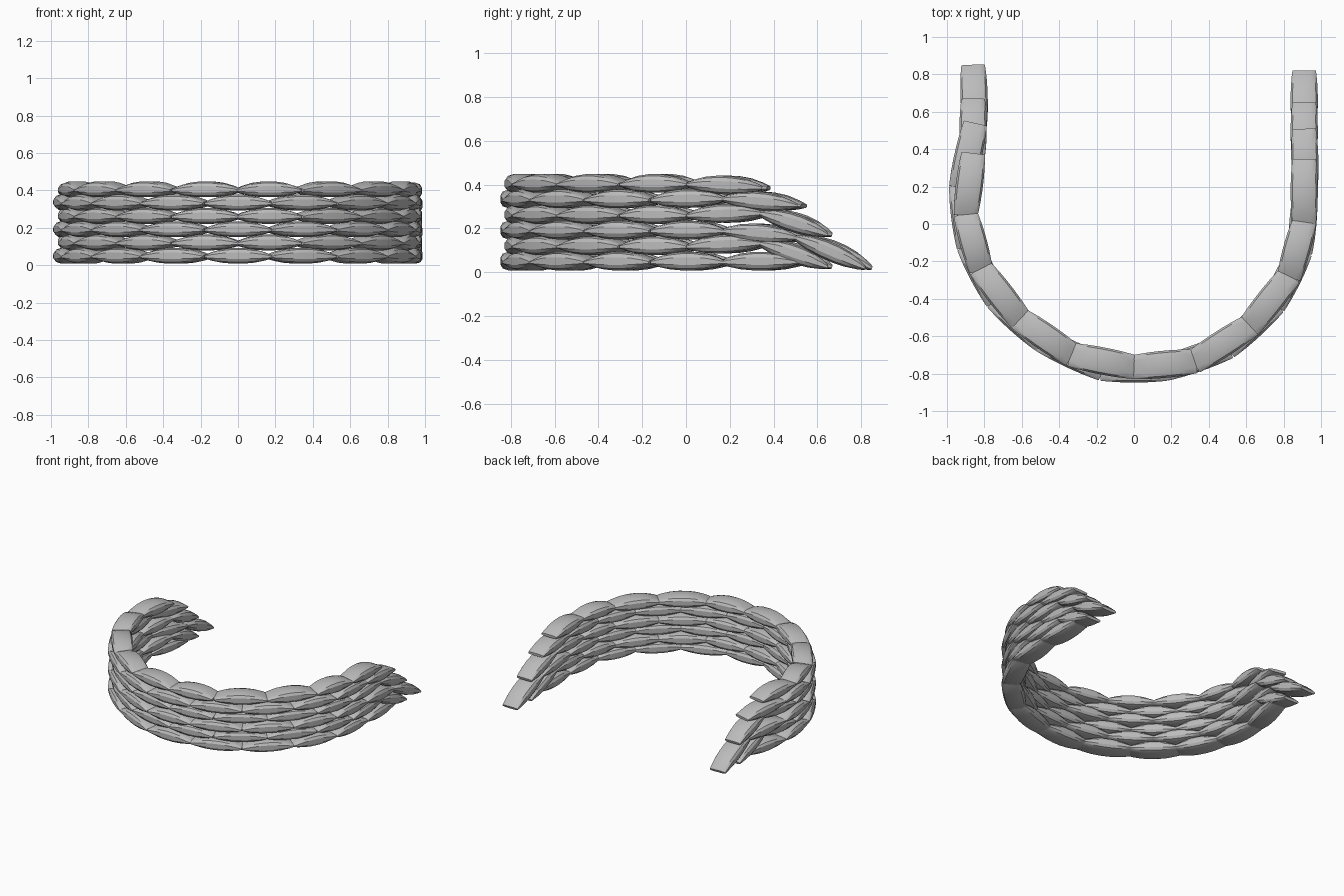
import bpy, bmesh, math
from mathutils import Matrix, Vector

cube = bpy.data.objects.get("Cube")
if cube:
    bpy.data.objects.remove(cube, do_unlink=True)

# One flat canvas colour for every bag
canvas = bpy.data.materials.new("grey_canvas")
canvas.use_nodes = True
colour = (0.5, 0.5, 0.5, 1)
canvas.diffuse_color = colour
canvas.node_tree.nodes["Principled BSDF"].inputs["Base Color"].default_value = colour


def make_bag_mesh():
    """Pillow of unit length along x: wide flat seams at the ends, full middle."""
    stations = (-1, -0.82, -0.5, -0.17, 0.17, 0.5, 0.82, 1)
    sides = 12
    bm = bmesh.new()
    rings = []
    for t in stations:
        fullness = 1 - abs(t) ** 2.2
        half_w = 0.064 + 0.010 * fullness
        half_h = 0.010 + 0.034 * fullness
        ring = []
        for i in range(sides):
            a = math.tau * (i + 0.5) / sides
            c, s = math.cos(a), math.sin(a)
            y = math.copysign(abs(c) ** 0.5, c) * half_w
            z = math.copysign(abs(s) ** 0.7, s) * half_h
            ring.append(bm.verts.new((t / 2, y, z + 0.006 * fullness)))
        rings.append(ring)
    for a, b in zip(rings, rings[1:]):
        for i in range(sides):
            j = (i + 1) % sides
            bm.faces.new((a[i], a[j], b[j], b[i]))
    bm.faces.new(rings[0])
    bm.faces.new(rings[-1])
    bmesh.ops.recalc_face_normals(bm, faces=bm.faces)
    mesh = bpy.data.meshes.new("bag")
    bm.to_mesh(mesh)
    bm.free()
    mesh.materials.append(canvas)
    return mesh


# Ground plan: nodes every half bag, from the middle of the front to each tip
FRONT = [(0, -0.765)]
LEFT = FRONT + [(0.17, -0.775), (0.325, -0.735), (0.5, -0.66), (0.62, -0.545),
                (0.75, -0.43), (0.83, -0.28), (0.89, -0.15), (0.91, 0.01),
                (0.917, 0.17), (0.91, 0.34), (0.91, 0.5), (0.91, 0.64), (0.91, 0.81)]
RIGHT = FRONT + [(-0.17, -0.775), (-0.335, -0.7), (-0.49, -0.625), (-0.61, -0.51),
                 (-0.735, -0.405), (-0.82, -0.24), (-0.885, -0.12), (-0.9, 0.05),
                 (-0.925, 0.2), (-0.86, 0.37), (-0.85, 0.53), (-0.86, 0.66), (-0.86, 0.84)]

# Last node of each row, and how far the end bags slump at a (row, node)
LAST = (11, 12, 13, 12, 11, 10)
SLUMP = {(1, 12): 0.09, (1, 10): -0.015, (2, 11): 0.03, (2, 13): 0.165,
         (3, 10): -0.01, (3, 12): 0.085, (4, 9): -0.005, (4, 11): 0.025, (5, 10): 0.015}

bag_mesh = make_bag_mesh()


def node(path, row, i):
    x, y = path[i]
    return Vector((x, y, 0.045 + 0.071 * row - SLUMP.get((row, i), 0)))


def add_bag(name, a, b):
    d = b - a
    along = d.normalized()
    across = Vector((0, 0, 1)).cross(along).normalized()
    up = along.cross(across)
    rot = Matrix((along, across, up)).transposed().to_4x4()
    bag = bpy.data.objects.new(name, bag_mesh)
    bag.matrix_world = (Matrix.Translation((a + b) / 2) @ rot
                        @ Matrix.Diagonal((d.length * 1.05, 1, 1, 1)))
    bpy.context.collection.objects.link(bag)
    return bag


# Six rows in running bond
bags = []
for row, last in enumerate(LAST):
    first = (row + 1) % 2
    if first:
        bags.append(add_bag(f"sandbag_row{row + 1}_front",
                            node(RIGHT, row, 1), node(LEFT, row, 1)))
    for side, path in (("left", LEFT), ("right", RIGHT)):
        for i in range(first, last, 2):
            bags.append(add_bag(f"sandbag_row{row + 1}_{side}_{i // 2 + 1}",
                                node(path, row, i), node(path, row, i + 2)))

# Soft cloth shading with sharp seams
bpy.ops.object.select_all(action="DESELECT")
bags[0].select_set(True)
bpy.context.view_layer.objects.active = bags[0]
bpy.ops.object.shade_smooth_by_angle(angle=math.radians(30))
